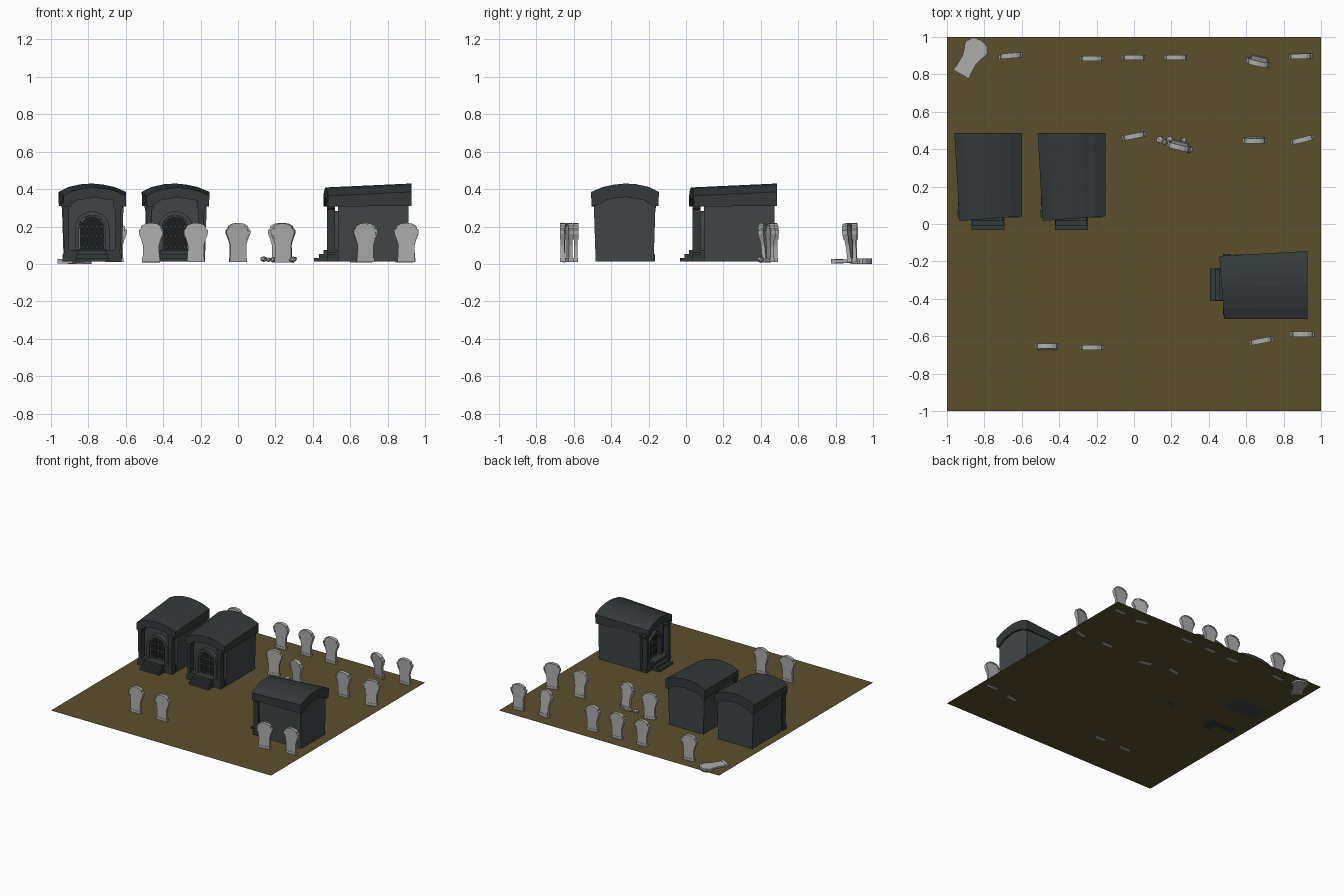
import bpy, bmesh, math, random
from mathutils import Matrix, Vector

if "Cube" in bpy.data.objects:
    bpy.data.objects.remove(bpy.data.objects["Cube"])

random.seed(4)
G = 0.012  # ground level


def mat(name, r, g, b):
    m = bpy.data.materials.new(name)
    m.diffuse_color = (r, g, b, 1)
    m.use_nodes = True
    m.node_tree.nodes["Principled BSDF"].inputs["Base Color"].default_value = m.diffuse_color
    return m


EARTH = mat("brown earth", 0.105, 0.080, 0.027)
WALL = mat("slate wall", 0.052, 0.060, 0.063)
ROOF = mat("dark slate", 0.034, 0.041, 0.043)
VOID = mat("doorway black", 0.012, 0.013, 0.014)
IRON = mat("grey iron", 0.13, 0.135, 0.14)
STONE = mat("pale stone", 0.42, 0.42, 0.42)


def prism(bm, front, back, y0, y1):
    """Loft an xz outline at y0 to another at y1; y0/y1 may be functions of x."""
    f0 = y0 if callable(y0) else (lambda x: y0)
    f1 = y1 if callable(y1) else (lambda x: y1)
    a = [bm.verts.new((x, f0(x), z)) for x, z in front]
    b = [bm.verts.new((x, f1(x), z)) for x, z in back]
    n = len(a)
    bm.faces.new(a)
    bm.faces.new(b[::-1])
    for i in range(n):
        bm.faces.new((a[i], b[i], b[(i + 1) % n], a[(i + 1) % n]))


def box(bm, x0, x1, y0, y1, z0, z1):
    r = [(x0, z0), (x1, z0), (x1, z1), (x0, z1)]
    prism(bm, r, r, y0, y1)


def mesh_of(bm, name, material):
    bmesh.ops.recalc_face_normals(bm, faces=bm.faces)
    me = bpy.data.meshes.new(name)
    bm.to_mesh(me)
    bm.free()
    me.materials.append(material)
    return me


def place(me, name, matrix=Matrix()):
    ob = bpy.data.objects.new(name, me)
    bpy.context.collection.objects.link(ob)
    ob.matrix_world = matrix
    return ob


def arc(r, cz, n, sx=1.0):
    return [(sx * r * math.cos(math.pi * i / n), cz + r * math.sin(math.pi * i / n)) for i in range(n + 1)]


# ground sheet
bm = bmesh.new()
bmesh.ops.create_grid(bm, x_segments=1, y_segments=1, size=1, matrix=Matrix.Translation((0, 0, G)))
place(mesh_of(bm, "ground", EARTH), "ground")

# ---- crypt parts, built around a local centre with the door toward -y ----
crypt = {}

# main chamber, flaring slightly toward the top
bm = bmesh.new()
body = [(-0.152, G), (0.158, G), (0.168, 0.32), (0.10, 0.365), (0, 0.375), (-0.10, 0.365), (-0.162, 0.32)]
prism(bm, body, body, -0.155, 0.222)
crypt["chamber"] = mesh_of(bm, "chamber", WALL)

# crooked barrel roof: arched slab, narrower and lower at the front left
bm = bmesh.new()
outer = [(0.18, 0.31), (0.182, 0.385), (0.12, 0.411), (0.06, 0.424), (0, 0.43), (-0.06, 0.426), (-0.125, 0.412), (-0.18, 0.385), (-0.178, 0.31)]
inner = [(-0.15, 0.31), (-0.10, 0.343), (0, 0.358), (0.10, 0.343), (0.15, 0.31)]
back = outer + inner
front = [(x + 0.026 * max(0, (0.18 - x) / 0.36), z - 0.018 * (z > 0.36) - 0.003) for x, z in back]
prism(bm, front, back, lambda x: -0.222 + 0.075 * x, 0.237)
crypt["roof"] = mesh_of(bm, "roof", ROOF)

# porch floor, front gable under the roof, corner pillars and steps
bm = bmesh.new()
box(bm, -0.145, 0.15, -0.215, -0.15, G, 0.075)
for i, (y, z) in enumerate([(-0.283, 0.032), (-0.258, 0.053), (-0.234, 0.075)]):
    w = 0.088 - 0.004 * i
    box(bm, -w, w, y, -0.15, G, z)
crypt["steps"] = mesh_of(bm, "steps", ROOF)

bm = bmesh.new()
for s in (-1, 1):
    leg = [(s * 0.118, G), (s * 0.158, G), (s * 0.158, 0.05), (s * 0.150, 0.06), (s * 0.155, 0.29),
           (s * 0.164, 0.30), (s * 0.164, 0.328), (s * 0.115, 0.328), (s * 0.115, 0.30), (s * 0.124, 0.29), (s * 0.124, 0.06), (s * 0.118, 0.05)]
    prism(bm, leg, leg, -0.215, -0.172)
crypt["pillars"] = mesh_of(bm, "pillars", ROOF)

# door surround, dark opening and iron gate
bm = bmesh.new()
ring = [(0.092, 0.07)] + arc(0.092, 0.19, 10) + [(-0.092, 0.07), (-0.070, 0.07)] + arc(0.070, 0.19, 10)[::-1] + [(0.070, 0.07)]
prism(bm, ring, ring, -0.19, -0.15)
crypt["door_surround"] = mesh_of(bm, "door_surround", WALL)

bm = bmesh.new()
hole = [(0.071, 0.075)] + arc(0.071, 0.19, 10) + [(-0.071, 0.075)]
prism(bm, hole, hole, -0.159, -0.152)
crypt["doorway"] = mesh_of(bm, "doorway", VOID)

bm = bmesh.new()
for i in range(-2, 3):
    x = i * 0.024
    top = 0.19 + math.sqrt(0.067 ** 2 - x * x)
    box(bm, x - 0.003, x + 0.003, -0.175, -0.169, 0.078, top)
for z in (0.09, 0.15, 0.20):
    box(bm, -0.068, 0.068, -0.177, -0.171, z - 0.003, z + 0.003)
rim = [(0.069, 0.076)] + arc(0.069, 0.19, 10) + [(-0.069, 0.076), (-0.063, 0.076)] + arc(0.063, 0.19, 10)[::-1] + [(0.063, 0.076)]
prism(bm, rim, rim, -0.178, -0.170)
crypt["gate"] = mesh_of(bm, "gate", IRON)

for n, (x, y, a) in enumerate([(-0.78, 0.25, 0), (-0.335, 0.25, 0), (0.69, -0.325, -90)], 1):
    M = Matrix.Translation((x, y, 0)) @ Matrix.Rotation(math.radians(a), 4, 'Z')
    for part, me in crypt.items():
        place(me, f"crypt_{n}_{part}", M)

# ---- headstone: narrow foot, wide shoulders, rounded crown with raised rim ----
half = [(0.045, 0), (0.043, 0.09), (0.052, 0.122), (0.064, 0.152), (0.065, 0.172), (0.055, 0.180), (0.051, 0.194), (0.030, 0.206), (0, 0.211)]
slab = half + [(-x, z) for x, z in half[-2::-1]]
edge = slab[2:-2]
cap = edge + [(x * 0.86, 0.122 + (z - 0.122) * 0.9) for x, z in edge[::-1]]
bm = bmesh.new()
prism(bm, slab, slab, -0.010, 0.010)
prism(bm, cap, cap, -0.014, 0.014)
box(bm, -0.047, 0.047, -0.013, 0.013, 0, 0.022)
headstone = mesh_of(bm, "headstone", STONE)

# x, y, turn, lean
stones = [(-0.66, 0.90, 5, 0), (-0.225, 0.885, 0, 0), (0, 0.89, 0, 0), (0.225, 0.89, 0, 0),
          (0.67, 0.885, -13, 8), (0.89, 0.90, 2, 1), (0, 0.47, 11, 0), (0.245, 0.43, -14, 6),
          (0.645, 0.455, 0, 3), (0.90, 0.45, 14, 0), (-0.465, -0.66, 0, -2), (-0.225, -0.66, 0, 0),
          (0.68, -0.625, 11, 0), (0.90, -0.59, 0, 0)]
for n, (x, y, turn, lean) in enumerate(stones, 1):
    M = Matrix.Translation((x, y, 0.009)) @ Matrix.Rotation(math.radians(turn), 4, 'Z') @ Matrix.Rotation(math.radians(lean), 4, 'X')
    place(headstone, f"headstone_{n}", M)

# toppled headstone in the back left corner
M = Matrix.Translation((-0.925, 0.80, 0.014)) @ Matrix.Rotation(math.radians(-30), 4, 'Z') @ Matrix.Rotation(math.radians(-90), 4, 'X')
place(headstone, "fallen_headstone", M)

# rubble beside the damaged stone
rubble = [(0.138, 0.452, 0.022), (0.165, 0.435, 0.015), (0.19, 0.45, 0.020), (0.295, 0.400, 0.022), (0.265, 0.45, 0.016)]
for n, (x, y, r) in enumerate(rubble, 1):
    bm = bmesh.new()
    bmesh.ops.create_icosphere(bm, subdivisions=1, radius=r)
    for v in bm.verts:
        v.co *= random.uniform(0.8, 1.15)
        v.co.z *= 0.8
    place(mesh_of(bm, "rubble", STONE), f"rubble_{n}", Matrix.Translation((x, y, G + 0.6 * r)))
